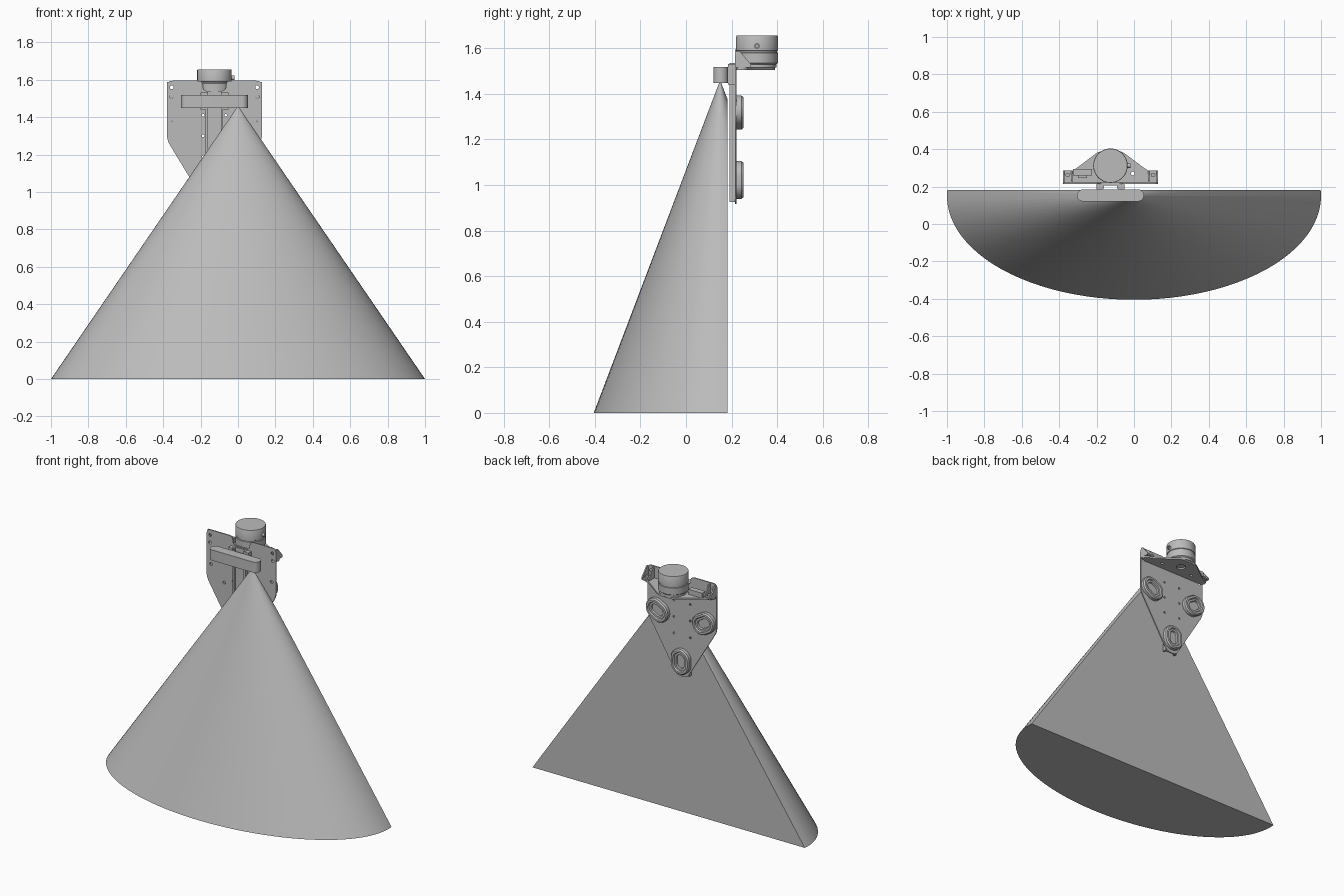
import bpy, bmesh
from math import cos, sin, pi, radians
from mathutils import Vector

cube = bpy.data.objects.get("Cube")
if cube:
    bpy.data.objects.remove(cube)

grey = bpy.data.materials.new("light grey")
grey.use_nodes = True
grey.diffuse_color = (0.5, 0.5, 0.5, 1)
bsdf = grey.node_tree.nodes["Principled BSDF"]
bsdf.inputs["Base Color"].default_value = grey.diffuse_color
bsdf.inputs["Roughness"].default_value = 0.7

MID = -0.126          # centre line of the bracket
PLATE = 0.214         # front face of the bracket plate
BACK = 0.222          # rear face of the bracket plate


def finish(obj, smooth=True):
    obj.data.materials.clear()
    obj.data.materials.append(grey)
    bpy.ops.object.select_all(action='DESELECT')
    obj.select_set(True)
    bpy.context.view_layer.objects.active = obj
    if smooth:
        bpy.ops.object.shade_smooth_by_angle(angle=radians(30))
    return obj


def from_bmesh(name, bm, smooth=True):
    bmesh.ops.recalc_face_normals(bm, faces=bm.faces)
    mesh = bpy.data.meshes.new(name)
    bm.to_mesh(mesh)
    bm.free()
    obj = bpy.data.objects.new(name, mesh)
    bpy.context.collection.objects.link(obj)
    return finish(obj, smooth)


def box(name, x, y, z):
    bm = bmesh.new()
    bmesh.ops.create_cube(bm, size=1)
    for v in bm.verts:
        v.co = [(a + b) / 2 + c * (b - a) for c, (a, b) in zip(v.co, (x, y, z))]
    return from_bmesh(name, bm, False)


def stadium(r, half=0, turn=0, n=48):
    pts = []
    for i in range(n):
        t = 2 * pi * (i + 0.5) / n
        a, b = r * cos(t) + (half if cos(t) > 0 else -half), r * sin(t)
        pts.append((a * cos(turn) - b * sin(turn), a * sin(turn) + b * cos(turn)))
    return pts


def loft(name, sections):
    """Skin a stack of equal point loops and cap both ends."""
    bm = bmesh.new()
    rings = [[bm.verts.new(p) for p in s] for s in sections]
    n = len(rings[0])
    for lo, hi in zip(rings, rings[1:]):
        for i in range(n):
            bm.faces.new((lo[i], lo[(i + 1) % n], hi[(i + 1) % n], hi[i]))
    bm.faces.new(rings[0])
    bm.faces.new(rings[-1])
    return from_bmesh(name, bm)


def rounded(corners, radius):
    pts = []
    for i, c in enumerate(corners):
        c = Vector(c)
        a = Vector(corners[i - 1]) - c
        b = Vector(corners[(i + 1) % len(corners)]) - c
        a = c + a.normalized() * min(radius, a.length * 0.45)
        b = c + b.normalized() * min(radius, b.length * 0.45)
        for k in range(7):
            t = k / 6
            pts.append(a * (1 - t) ** 2 + c * 2 * t * (1 - t) + b * t * t)
    return pts


def sheet(name, loops, thickness, location, upright=False):
    """Flat sheet: first loop is the outline, the others are holes."""
    curve = bpy.data.curves.new(name, 'CURVE')
    curve.dimensions, curve.fill_mode = '2D', 'BOTH'
    curve.extrude = thickness / 2
    for loop in loops:
        s = curve.splines.new('POLY')
        s.points.add(len(loop) - 1)
        for p, q in zip(s.points, loop):
            p.co = (q[0], q[1], 0, 1)
        s.use_cyclic_u = True
    obj = bpy.data.objects.new(name, curve)
    bpy.context.collection.objects.link(obj)
    obj.location = location
    if upright:
        obj.rotation_euler.x = pi / 2
    bpy.ops.object.select_all(action='DESELECT')
    obj.select_set(True)
    bpy.context.view_layer.objects.active = obj
    bpy.ops.object.convert(target='MESH')
    return finish(bpy.context.view_layer.objects.active)


def hole(x, y, r=0.01):
    return [(x + a, y + b) for a, b in stadium(r, n=14)]


def mirrored(half):
    return half + [(-x, z) for x, z in reversed(half)]


# Elliptical cone sliced flat at the back
bm = bmesh.new()
bmesh.ops.create_cone(bm, cap_ends=True, segments=96, radius1=1, radius2=0.004, depth=1.455)
for v in bm.verts:
    v.co = (v.co.x, v.co.y * 0.555 + 0.15, v.co.z + 1.455 / 2)
cut = bmesh.ops.bisect_plane(bm, geom=bm.verts[:] + bm.edges[:] + bm.faces[:],
                             plane_co=(0, 0.182, 0), plane_no=(0, 1, 0), clear_outer=True)
edges = [e for e in cut["geom_cut"] if isinstance(e, bmesh.types.BMEdge)]
bmesh.ops.holes_fill(bm, edges=edges)
from_bmesh("cone", bm)

# Rounded arm above the cone tip
loft("arm", [[(a + MID, b + 0.153, z) for a, b in stadium(0.032, 0.147)] for z in (1.448, 1.518)])

# Bracket plate with top notch and bolt holes
outline = mirrored([(0.062, 1.54), (0.062, 1.595), (0.254, 1.595), (0.254, 1.278), (0.036, 0.917)])
holes = [hole(s * x, z) for s in (-1, 1)
         for x, z in ((0.228, 1.56), (0.23, 1.51), (0.222, 1.37), (0.125, 1.272))]
holes += [hole(s * 0.06, z, 0.007) for s in (-1, 1) for z in (1.19, 1.3, 1.41)]
sheet("bracket_plate", [rounded(outline, 0.03)] + holes, BACK - PLATE,
      (MID, (PLATE + BACK) / 2, 0), True)

# Channel rail on the front of the plate
box("rail_web", (MID - 0.047, MID + 0.047), (0.206, PLATE), (0.925, 1.535))
for side, s in (("right", -1), ("left", 1)):
    a, b = sorted((MID + s * 0.047, MID + s * 0.035))
    box(side + "_rail_flange", (a, b), (0.19, PLATE), (0.925, 1.535))
    a, b = sorted((MID + s * 0.074, MID + s * 0.042))
    box(side + "_arm_clamp", (a, b), (0.184, PLATE), (1.442, 1.532))

# Three oval pads with sunken centres, set at equal angles
for name, dx, z, turn in (("lower_pad", 0, 1.022, pi / 2),
                          ("left_pad", 0.17, 1.318, pi / 6),
                          ("right_pad", -0.17, 1.318, pi * 5 / 6)):
    loft(name, [[(MID + dx + a, y, z + b) for a, b in stadium(r, 0.016, turn)]
                for r, y in ((0.067, BACK), (0.067, 0.243), (0.06, 0.252), (0.047, 0.252),
                             (0.042, 0.243), (0.03, 0.243), (0.027, 0.232))])

# Sensor shelf
shelf = mirrored([(0.254, BACK), (0.254, 0.265), (0.2, 0.285), (0.06, 0.39)])
sheet("shelf", [rounded(shelf, 0.025), hole(0, 0.312, 0.03), hole(0.12, 0.27), hole(-0.12, 0.27)],
      0.012, (MID, 0, 1.511))

# Corner brackets: two triangular cheeks, foot and bolt on each side
for side, s in (("right", -1), ("left", 1)):
    for part, x in (("outer", 0.25), ("inner", 0.206)):
        loft(f"{side}_{part}_cheek",
             [[(MID + s * x + d, y, z) for y, z in
               ((BACK, 1.517), (0.285, 1.517), (0.285, 1.53), (0.235, 1.588), (BACK, 1.588))]
              for d in (-0.004, 0.004)])
    a, b = sorted((MID + s * 0.206, MID + s * 0.25))
    box(side + "_foot", (a, b), (BACK, 0.285), (1.515, 1.524))
    loft(side + "_bolt", [[(MID + s * 0.228 + p, 0.262 + q, z) for p, q in stadium(0.012, n=20)]
                          for z in (1.52, 1.538)])

# Connector block on the shelf
box("connector_block", (-0.325, -0.225), (0.26, 0.295), (1.517, 1.55))
box("connector_tab", (-0.3, -0.25), (0.245, 0.26), (1.517, 1.538))

# Turned sensor housing with a groove, and its side plug
loft("sensor_housing", [[(MID + a, 0.312 + b, z) for a, b in stadium(r, n=64)] for r, z in
                        ((0.085, 1.515), (0.085, 1.53), (0.092, 1.536), (0.092, 1.58),
                         (0.088, 1.582), (0.088, 1.588), (0.092, 1.59), (0.092, 1.652),
                         (0.09, 1.656))])
loft("sensor_plug", [[(x, 0.312 + a, 1.61 + b) for a, b in stadium(r, n=20)] for r, x in
                     ((0.012, -0.05), (0.012, -0.02), (0.007, -0.02), (0.007, -0.028))])
